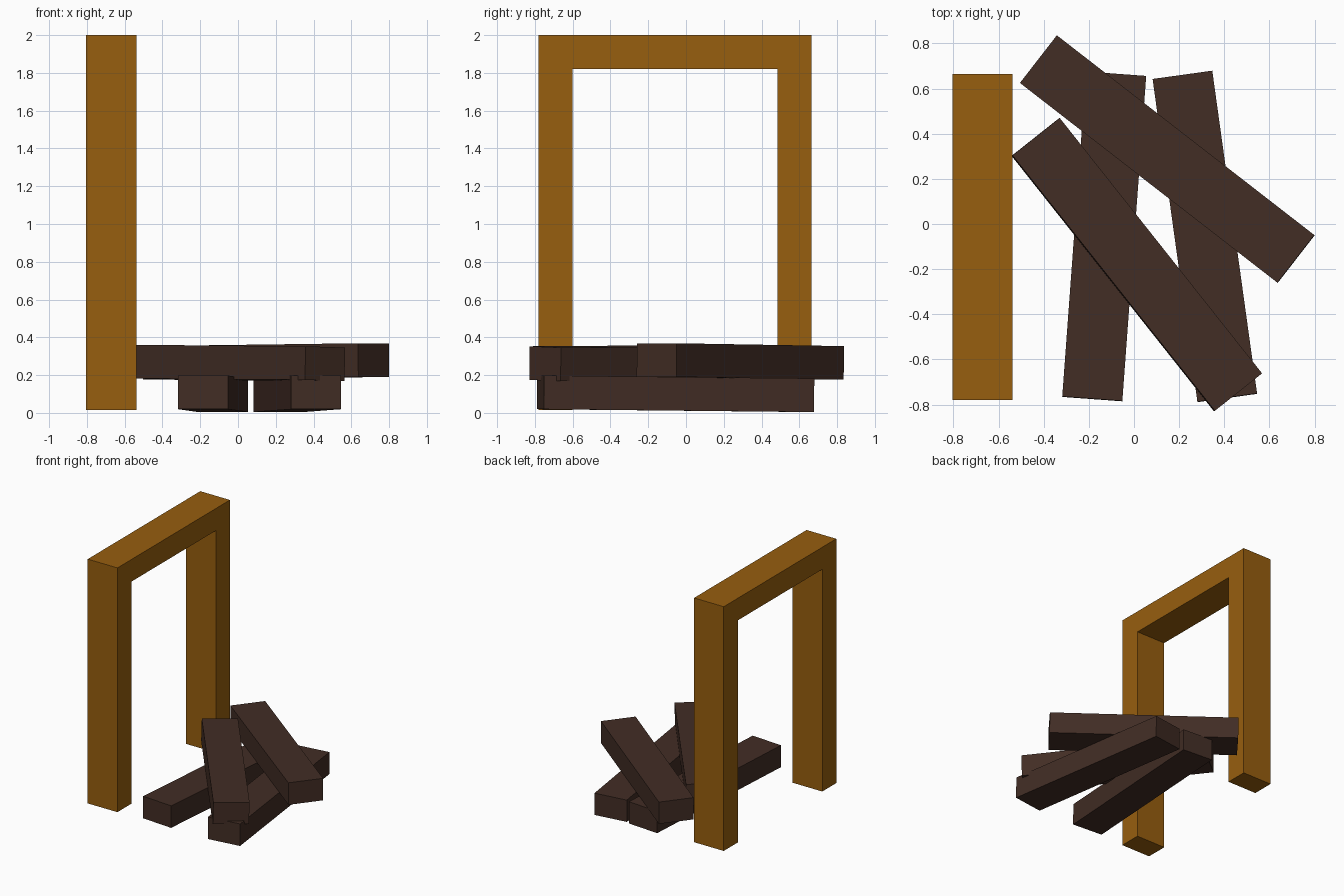
import bpy, bmesh
from math import radians
from mathutils import Matrix, Euler

if "Cube" in bpy.data.objects:
    bpy.data.objects.remove(bpy.data.objects["Cube"])


def make_material(name, rgb):
    mat = bpy.data.materials.new(name)
    mat.diffuse_color = (*rgb, 1)
    mat.use_nodes = True
    mat.node_tree.nodes["Principled BSDF"].inputs["Base Color"].default_value = mat.diffuse_color
    return mat


def add_object(name, bm, mat):
    bmesh.ops.recalc_face_normals(bm, faces=bm.faces[:])
    mesh = bpy.data.meshes.new(name)
    bm.to_mesh(mesh)
    bm.free()
    mesh.materials.append(mat)
    obj = bpy.data.objects.new(name, mesh)
    bpy.context.collection.objects.link(obj)
    return obj


golden_wood = make_material("golden_wood", (0.31, 0.112, 0.0045))
dark_wood = make_material("dark_wood", (0.054, 0.026, 0.018))

# Upright frame: U-shaped profile in the y-z plane, extruded along x
profile = [(-0.78, 0.015), (-0.78, 2.0), (0.665, 2.0), (0.665, 0.015),
           (0.485, 0.015), (0.485, 1.82), (-0.60, 1.82), (-0.60, 0.015)]
bm = bmesh.new()
face = bm.faces.new([bm.verts.new((-0.805, y, z)) for y, z in profile])
side = bmesh.ops.extrude_face_region(bm, geom=[face])
bmesh.ops.translate(bm, vec=(0.267, 0, 0),
                    verts=[g for g in side["geom"] if isinstance(g, bmesh.types.BMVert)])
add_object("upright_frame", bm, golden_wood)

# Fallen beams: name, centre, (pitch, roll, heading) in degrees
beams = [
    ("lower_left_beam", (-0.132, -0.055, 0.101), (-0.6, 0, -4.2)),
    ("lower_right_beam", (0.314, -0.055, 0.101), (-0.6, 0, 7.9)),
    ("upper_front_beam", (0.0125, -0.18, 0.264), (0.3, 1.5, 38.4)),
    ("upper_back_beam", (0.1475, 0.2875, 0.272), (-0.6, 0, 52.2)),
]
for name, centre, angles in beams:
    bm = bmesh.new()
    bmesh.ops.create_cube(bm, size=1, matrix=Matrix.Diagonal((0.267, 1.444, 0.178, 1)))
    beam = add_object(name, bm, dark_wood)
    beam.location = centre
    beam.rotation_euler = Euler([radians(a) for a in angles])
